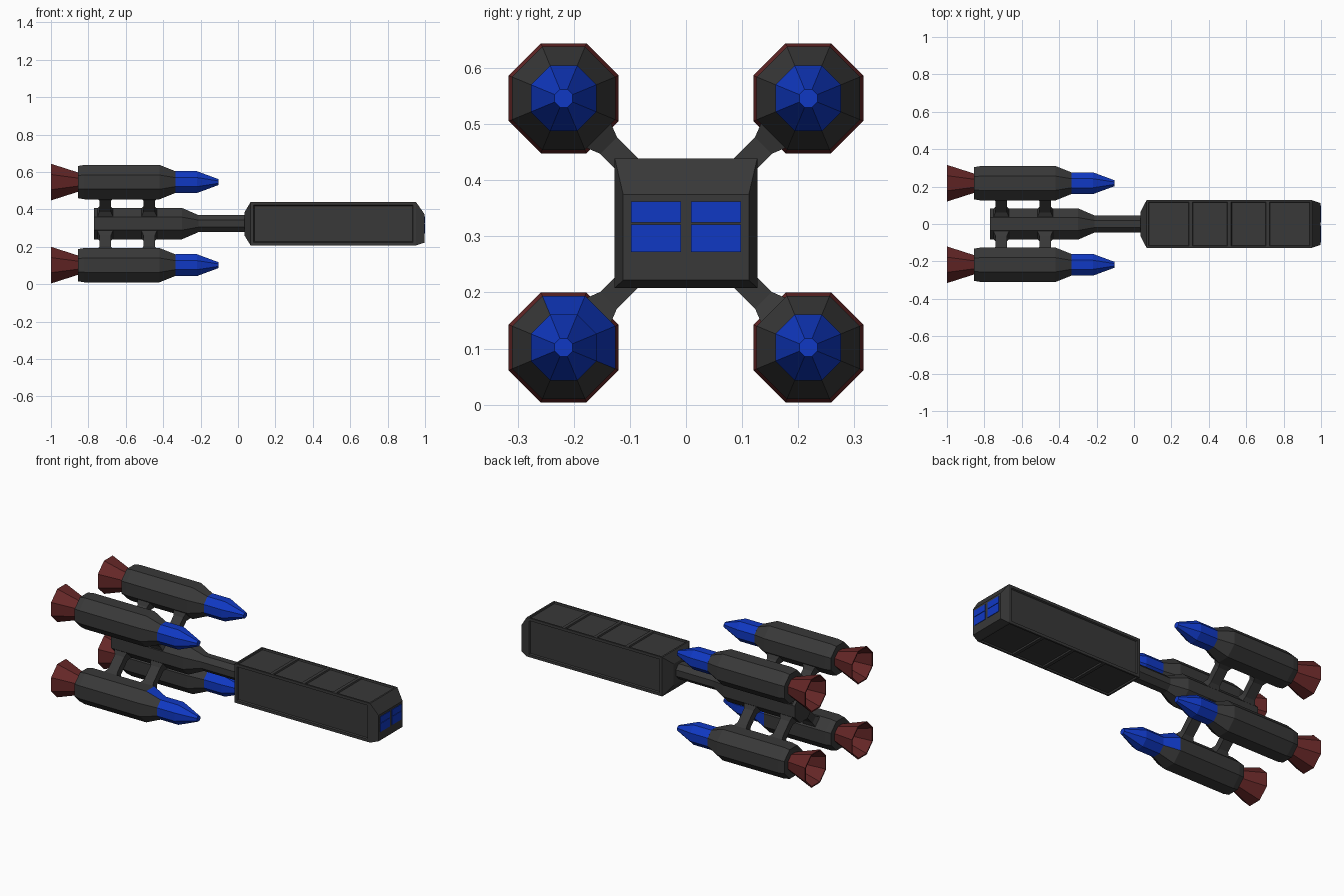
import bpy, bmesh, math
from mathutils import Vector

if "Cube" in bpy.data.objects:
    bpy.data.objects.remove(bpy.data.objects["Cube"])


def material(name, rgb):
    m = bpy.data.materials.new(name)
    m.diffuse_color = (*rgb, 1)
    m.use_nodes = True
    m.node_tree.nodes["Principled BSDF"].inputs["Base Color"].default_value = m.diffuse_color
    return m


GREY = material("dark grey hull", (0.04, 0.04, 0.04))
BLUE = material("deep blue", (0.005, 0.04, 0.55))
RED = material("dark red", (0.13, 0.02, 0.02))


def finish(name, bm, *mats):
    bmesh.ops.recalc_face_normals(bm, faces=bm.faces)
    me = bpy.data.meshes.new(name)
    bm.to_mesh(me)
    bm.free()
    for m in mats:
        me.materials.append(m)
    ob = bpy.data.objects.new(name, me)
    bpy.context.collection.objects.link(ob)
    return ob


def loft(bm, rings):
    """Skin a list of point rings and cap both ends."""
    vs = [[bm.verts.new(p) for p in r] for r in rings]
    n = len(vs[0])
    for a, b in zip(vs, vs[1:]):
        for i in range(n):
            bm.faces.new((a[i], a[(i + 1) % n], b[(i + 1) % n], b[i]))
    bm.faces.new(vs[0][::-1])
    bm.faces.new(vs[-1])


def octagon(x, apothem, cy, cz):
    r = apothem / math.cos(math.pi / 8)
    return [(x, cy + r * math.cos((i + .5) * math.pi / 4),
             cz + r * math.sin((i + .5) * math.pi / 4)) for i in range(8)]


def turned(name, profile, cy, cz, mat):
    bm = bmesh.new()
    loft(bm, [octagon(x, a, cy, cz) for x, a in profile])
    return finish(name, bm, mat, BLUE)


def rect(x, y, z0, z1):
    return [(x, -y, z0), (x, y, z0), (x, y, z1), (x, -y, z1)]


CZ = 0.324

# Central hub and neck
turned("hub_and_neck", [(-.77, .084), (-.30, .084), (-.21, .045), (.06, .045)], 0, CZ, GREY)

# Four engine pods with nose, nozzle and two flared struts each
for sy, side in ((-1, "left"), (1, "right")):
    for sz, level in ((-1, "lower"), (1, "upper")):
        cy, cz = sy * .218, CZ + sz * .222
        tag = f"{level}_{side}"
        body = turned("engine_body_" + tag,
                      [(-.855, .086), (-.82, .092), (-.42, .092), (-.335, .058)], cy, cz, GREY)
        # blue shoulder facets on the inner side of one pod
        if (sy, sz) == (-1, -1):
            for p in body.data.polygons:
                if p.center.x > -.41 and p.normal.x < .9 and p.normal.y > -.2 and p.normal.z > -.2:
                    p.material_index = 1
        turned("engine_nose_" + tag, [(-.335, .0585), (-.22, .0585), (-.105, .016)], cy, cz, BLUE)
        turned("engine_nozzle_" + tag,
               [(-.85, .05), (-1, .098), (-1, .091), (-.875, .045)], cy, cz, RED)
        out = Vector((0, sy, sz)).normalized()
        across = Vector((0, -sz, sy)).normalized()
        for sx, end in ((-.71, "rear"), (-.475, "front")):
            bm = bmesh.new()
            rings = []
            for d, w, t in ((.075, .045, .034), (.108, .031, .021),
                            (.195, .031, .021), (.228, .045, .034)):
                c = Vector((sx, 0, CZ)) + out * d
                rings.append([c + Vector((i * w, 0, 0)) + across * j * t
                              for i, j in ((-1, -1), (1, -1), (1, 1), (-1, 1))])
            loft(bm, rings)
            finish(f"{end}_strut_{tag}", bm, GREY)

# Cargo cabin: tapered ends, panel sections along the length
bm = bmesh.new()
rings = [rect(.035, .065, .26, .385)]
rings += [rect(x, .127, .208, .439) for x in (.067, .303, .51, .715, .952)]
rings += [rect(.997, .112, .222, .375)]
loft(bm, rings)
bmesh.ops.recalc_face_normals(bm, faces=bm.faces)
bm.normal_update()
# four recessed panels above and below, one long panel on each side
flat = [f for f in bm.faces if abs(f.normal.z) > .99]
sides = [f for f in bm.faces if abs(f.normal.y) > .99]
bmesh.ops.inset_individual(bm, faces=flat, thickness=.014, depth=0)
bmesh.ops.inset_individual(bm, faces=flat, thickness=.004, depth=-.008)
bmesh.ops.inset_region(bm, faces=sides, thickness=.016, depth=0, use_even_offset=True)
bmesh.ops.inset_region(bm, faces=sides, thickness=.004, depth=-.008, use_even_offset=True)
finish("cargo_cabin", bm, GREY)

# Window panes on the nose of the cabin
for s, side in ((-1, "left"), (1, "right")):
    for z0, z1, row in ((.272, .3215, "lower"), (.3245, .362, "upper")):
        bm = bmesh.new()
        loft(bm, [[(x, s * y, z) for y, z in ((.009, z0), (.098, z0), (.098, z1), (.009, z1))]
                  for x in (.994, 1.0)])
        finish(f"{row}_window_{side}", bm, BLUE)
